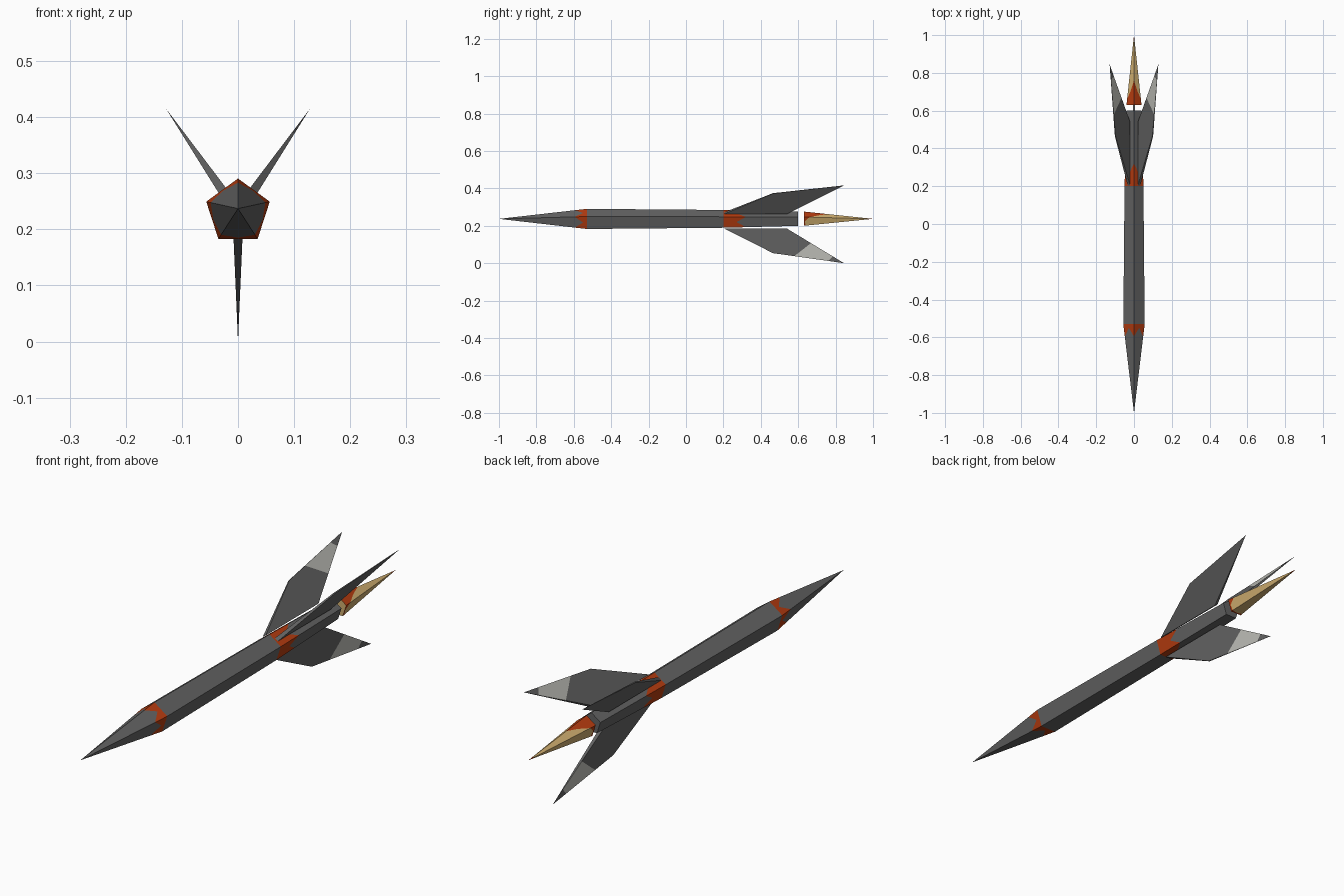
import bpy, bmesh, math
from mathutils import Vector

if "Cube" in bpy.data.objects:
    bpy.data.objects.remove(bpy.data.objects["Cube"])


def material(name, rgb):
    m = bpy.data.materials.new(name)
    m.diffuse_color = (*rgb, 1)
    m.use_nodes = True
    m.node_tree.nodes["Principled BSDF"].inputs["Base Color"].default_value = m.diffuse_color
    return m


GREY = material("dark_grey", (0.125, 0.125, 0.125))
ORANGE = material("burnt_orange", (0.47, 0.045, 0.005))
PALE = material("pale_grey", (0.52, 0.52, 0.48))
SAND = material("sand_yellow", (0.62, 0.42, 0.16))


def finish(name, bm, mats):
    bmesh.ops.remove_doubles(bm, verts=bm.verts, dist=1e-6)
    bmesh.ops.recalc_face_normals(bm, faces=bm.faces)
    me = bpy.data.meshes.new(name)
    bm.to_mesh(me)
    bm.free()
    for m in mats:
        me.materials.append(m)
    ob = bpy.data.objects.new(name, me)
    bpy.context.collection.objects.link(ob)


def add_face(bm, pts, mat):
    """Face from points, skipping repeats."""
    out = []
    for p in pts:
        if all((p - q).length > 1e-6 for q in out):
            out.append(p)
    if len(out) > 2:
        f = bm.faces.new([bm.verts.new(p) for p in out])
        f.material_index = mat


def profile_at(profile, y):
    for (y0, r0, z0), (y1, r1, z1) in zip(profile, profile[1:]):
        if y <= y1 + 1e-9:
            t = (y - y0) / (y1 - y0)
            return r0 + (r1 - r0) * t, z0 + (z1 - z0) * t
    return profile[-1][1:]


def five_sided(name, profile, rings, cols, mats):
    """Pentagonal body; each ring gives y per corner / face middle, so bands can zigzag."""
    bm = bmesh.new()
    loops = []
    for ys in rings:
        loop = []
        for k in range(10):
            y = ys[k % len(ys)]
            r, zc = profile_at(profile, y)
            if k % 2:
                r *= math.cos(math.pi / 5)
            a = k * math.pi / 5
            loop.append(Vector((r * math.sin(a), y, zc + r * math.cos(a))))
        loops.append(loop)
    for a, b, c in zip(loops, loops[1:], cols):
        for k in range(10):
            j = (k + 1) % 10
            add_face(bm, [a[k], a[j], b[j], b[k]], c)
    add_face(bm, loops[0], 0)
    add_face(bm, loops[-1], 0)
    finish(name, bm, mats)


# Fuselage with nose and two orange bands
five_sided("fuselage",
           [(-1, 0, 0.237), (-0.53, 0.0595, 0.231), (0.2, 0.0525, 0.232), (0.6, 0.0418, 0.2335)],
           [(-1,), (-0.595, -0.55), (-0.53,), (0.2,), (0.32, 0.27), (0.6,)],
           [0, 1, 0, 1, 0], [GREY, ORANGE])

# Exhaust flame with orange patches on the upper side and an orange tip
five_sided("exhaust_flame",
           [(0.63, 0.042, 0.234), (1, 0, 0.237)],
           [(0.63,),
            (0.76, 0.71, 0.66, 0.635, 0.64, 0.635, 0.64, 0.635, 0.66, 0.71),
            (0.97,), (1,)],
           [1, 0, 1], [SAND, ORANGE])


def fin(name, root, tip, pale_sides):
    """Swept fin tapering from root to tip, given as (x, z)."""
    span = Vector((tip[0] - root[0], 0, tip[1] - root[1]))
    n = Vector((span.z, 0, -span.x)).normalized()
    base = Vector((root[0], 0, root[1]))
    front, knee, back, end = (Vector(p) for p in ((0.205, 0), (0.465, 0.71), (0.54, 0), (0.845, 1)))
    pairs = [(front, back), (knee, back),
             (knee.lerp(end, 0.3), back.lerp(end, 0.42)),
             (knee.lerp(end, 0.78), back.lerp(end, 0.8)), (end, end)]

    def pt(p, side):
        return base + span * p.y + Vector((0, p.x, 0)) + n * side * 0.008 * (1 - p.y)

    bm = bmesh.new()
    for i, ((a, b), (c, d)) in enumerate(zip(pairs, pairs[1:])):
        for s in (-1, 1):
            add_face(bm, [pt(a, s), pt(b, s), pt(d, s), pt(c, s)],
                     1 if i == 2 and s in pale_sides else 0)
        for p, q in ((a, c), (b, d)):
            add_face(bm, [pt(p, -1), pt(q, -1), pt(q, 1), pt(p, 1)], 0)
    add_face(bm, [pt(front, -1), pt(back, -1), pt(back, 1), pt(front, 1)], 0)
    finish(name, bm, [GREY, PALE])


# Three tail fins: pale patches on the inner faces of the upper pair, both faces below
fin("upper_right_fin", (0.027, 0.268), (0.129, 0.416), (-1,))
fin("upper_left_fin", (-0.027, 0.268), (-0.129, 0.416), (1,))
fin("lower_fin", (0, 0.185), (0, 0), (-1, 1))
